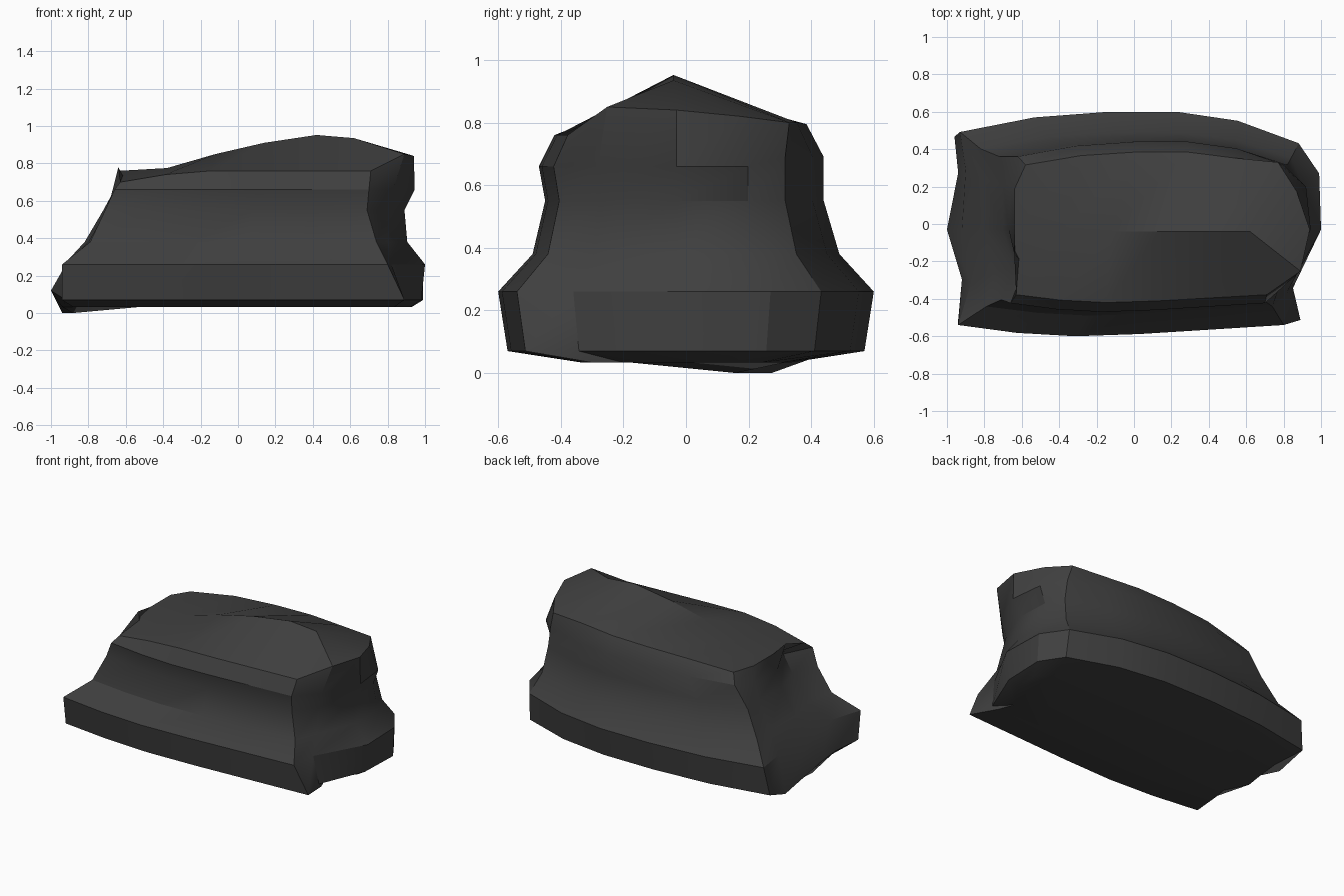
import bpy, bmesh

if "Cube" in bpy.data.objects:
    bpy.data.objects.remove(bpy.data.objects["Cube"])

# Horizontal layers of the boulder: height, x of the outline corners, front / back depth
# z, front-left, front-right, right side 1-3, back-right, back-left, left side 1-3, y front, y back
LAYERS = [
    (0.07, -0.94, 0.89, 0.85, 0.98, 0.99, 0.89, -0.96, -0.94, -0.98, -0.92, -0.57, 0.57),
    (0.26, -0.94, 0.80, 0.82, 1.00, 0.99, 0.88, -0.93, -0.90, -0.92, -0.87, -0.60, 0.60),
    (0.38, -0.79, 0.74, 0.80, 0.905, 0.90, 0.84, -0.82, -0.80, -0.80, -0.75, -0.49, 0.49),
    (0.55, -0.71, 0.69, 0.80, 0.89, 0.88, 0.82, -0.72, -0.70, -0.70, -0.64, -0.45, 0.44),
    (0.66, -0.66, 0.70, 0.83, 0.945, 0.92, 0.80, -0.62, -0.66, -0.67, -0.60, -0.47, 0.44),
    (0.76, -0.63, 0.71, 0.89, 0.94, 0.87, 0.77, -0.58, -0.64, -0.64, -0.62, -0.42, 0.385),
]
FRACTIONS = (0, 0.18, 0.36, 0.56, 0.78, 1)
FRONT_BULGE = (0.90, 0.97, 1.0, 0.98, 0.94, 0.90)
BACK_BULGE = (0.72, 0.92, 1.0, 1.0, 0.95, 0.82)


def outline(layer):
    z, fl, fr, r1, r2, r3, br, bl, l1, l2, l3, yf, yb = layer
    pts = [[fl + (fr - fl) * t, yf * b, z] for t, b in zip(FRACTIONS, FRONT_BULGE)]
    pts += [[r1, yf * 0.6, z], [r2, -0.03, z], [r3, yb * 0.45, z]]
    pts += [[br + (bl - br) * t, yb * b, z] for t, b in zip(FRACTIONS, BACK_BULGE)]
    pts += [[l1, yb * 0.48, z], [l2, -0.03, z], [l3, yf * 0.52, z]]
    return pts


rings = [outline(layer) for layer in LAYERS]

# Uneven foot: the left end dips to the ground and bulges out at mid height
rings[0][15][2] = 0.0
rings[0][16] = [-1.0, -0.03, 0.12]
# Raised rim around the right end and back of the top, sunken front-left corner
top_lift = {0: -0.06, 1: -0.02, 6: 0.09, 7: 0.08, 8: 0.06, 9: 0.04, 10: 0.04,
            11: 0.035, 12: 0.03, 13: 0.02, 14: -0.01}
for i, lift in top_lift.items():
    rings[-1][i][2] += lift
rings[-1][9][1] = 0.33
rings[-1][17] = [-0.64, -0.16, 0.78]
rings[-2][17] = [-0.58, -0.22, 0.67]
# Back lip sits slightly higher than the front one
for i in range(9, 15):
    rings[-2][i][2] += 0.03

# Shallow convex underside
under = [[x * 0.94, y * 0.58, min(z, 0.033)] for x, y, z in rings[0]]
rings.insert(0, under)

bm = bmesh.new()
verts = [[bm.verts.new(p) for p in ring] for ring in rings]
n = len(verts[0])
bm.faces.new(verts[0])
for low, high in zip(verts, verts[1:]):
    for i in range(n):
        j = (i + 1) % n
        bm.faces.new((low[i], low[j], high[j], high[i]))

# Roof: a rising ridge joined to the front and back rims
top = verts[-1]
peaks = [(-0.38, 0.775), (-0.12, 0.85), (0.14, 0.91), (0.42, 0.952)]
ridge = [top[16]] + [bm.verts.new((x, -0.04, z)) for x, z in peaks] + [bm.verts.new((0.62, -0.04, 0.935))]
front, back = top[0:6], top[9:15][::-1]
for i in range(5):
    bm.faces.new((front[i], front[i + 1], ridge[i + 1], ridge[i]))
    bm.faces.new((ridge[i], ridge[i + 1], back[i + 1], back[i]))
for a, b in ((5, 6), (6, 7), (7, 8), (8, 9)):
    bm.faces.new((top[a], top[b], ridge[5]))
for a, b, c in ((14, 15, 16), (16, 17, 0)):
    bm.faces.new((top[a], top[b], top[c]))

bmesh.ops.recalc_face_normals(bm, faces=bm.faces)
mesh = bpy.data.meshes.new("boulder")
bm.to_mesh(mesh)
bm.free()
boulder = bpy.data.objects.new("boulder", mesh)
bpy.context.collection.objects.link(boulder)

# Dark stone colour
stone = bpy.data.materials.new("dark_stone")
stone.diffuse_color = (0.05, 0.05, 0.05, 1)
stone.use_nodes = True
stone.node_tree.nodes["Principled BSDF"].inputs["Base Color"].default_value = stone.diffuse_color
mesh.materials.append(stone)

bpy.context.view_layer.objects.active = boulder
boulder.select_set(True)
bpy.ops.object.shade_smooth_by_angle(angle=0.5)
